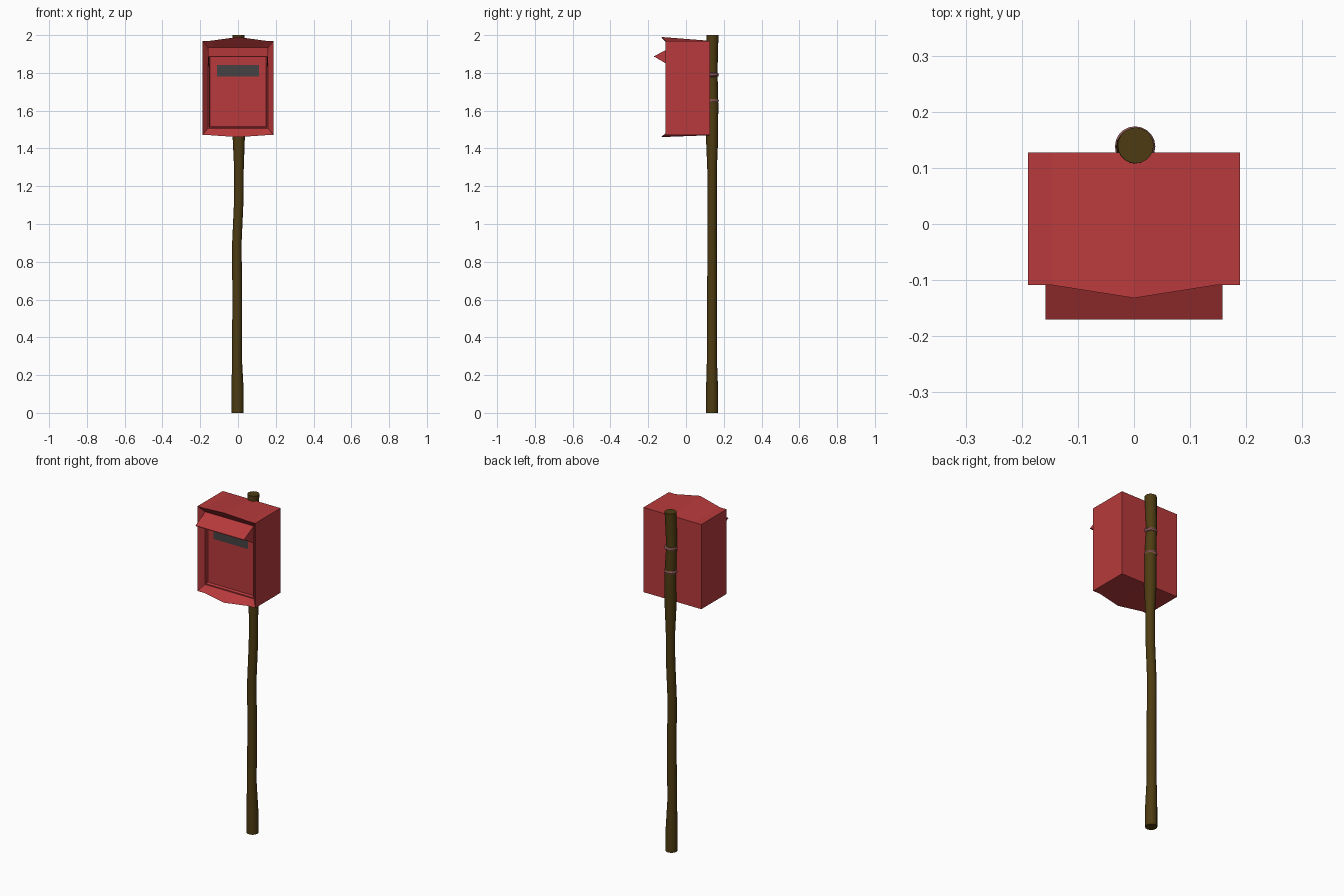
import bpy, bmesh, math

if "Cube" in bpy.data.objects:
    bpy.data.objects.remove(bpy.data.objects["Cube"])


def material(name, rgb):
    m = bpy.data.materials.new(name)
    m.diffuse_color = (*rgb, 1)
    m.use_nodes = True
    m.node_tree.nodes["Principled BSDF"].inputs["Base Color"].default_value = m.diffuse_color
    return m


RED = material("red_paint", (0.48, 0.042, 0.045))
WOOD = material("brown_wood", (0.075, 0.045, 0.006))
DARK = material("dark_grey", (0.06, 0.055, 0.055))
CLAMP = material("clamp_pink", (0.35, 0.13, 0.13))


def make(name, verts, faces, mat):
    me = bpy.data.meshes.new(name)
    me.from_pydata(verts, [], faces)
    bm = bmesh.new()
    bm.from_mesh(me)
    bmesh.ops.recalc_face_normals(bm, faces=bm.faces)
    bm.to_mesh(me)
    bm.free()
    me.materials.append(mat)
    ob = bpy.data.objects.new(name, me)
    bpy.context.collection.objects.link(ob)
    return ob


def loft(name, rings, mat):
    """Skin a list of equal-length rings and cap both ends."""
    n = len(rings[0])
    verts = [p for r in rings for p in r]
    faces = [(k * n + i, k * n + (i + 1) % n, (k + 1) * n + (i + 1) % n, (k + 1) * n + i)
             for k in range(len(rings) - 1) for i in range(n)]
    faces += [tuple(range(n)), tuple(range(len(verts) - n, len(verts)))]
    return make(name, verts, faces, mat)


def smooth(ob):
    bpy.ops.object.select_all(action='DESELECT')
    ob.select_set(True)
    bpy.context.view_layer.objects.active = ob
    bpy.ops.object.shade_smooth_by_angle(angle=math.radians(40))


def box_ring(w, y, lo, hi, peak_y=0, peak_lo=0, peak_hi=0):
    """Rectangle in xz whose top and bottom edges can bulge at the middle."""
    fracs = [-1, -0.77, 0, 0.77, 1]
    bulge = [0, 0, 1, 0, 0]
    top = [(f * w, y - b * peak_y, hi + b * peak_hi) for f, b in zip(fracs, bulge)]
    low = [(f * w, y - b * peak_y, lo - b * peak_lo) for f, b in zip(fracs, bulge)]
    return top + low[::-1]


# Case: back, peaked front lip, sloping rim, then the sunken door
loft("mailbox_case", [
    box_ring(0.189, 0.127, 1.47, 1.97),
    box_ring(0.189, -0.109, 1.47, 1.97, 0.023, 0.01, 0.02),
    box_ring(0.16, -0.08, 1.505, 1.935),
    box_ring(0.154, -0.08, 1.511, 1.929),
    box_ring(0.149, -0.066, 1.516, 1.924),
], RED)

# Letter slot
loft("letter_slot", [
    [(x, y, z) for x, z in ((-0.112, 1.782), (0.112, 1.782), (0.112, 1.843), (-0.112, 1.843))]
    for y in (-0.062, -0.068)], DARK)

# Rain hood over the slot: sloping flap with triangular cheeks
W = 0.158
loft("rain_hood", [
    [(x, -0.075, 1.937), (x, -0.17, 1.888), (x, -0.17, 1.884), (x, -0.075, 1.93)]
    for x in (-W, W)], RED)
for side, s in (("left", -1), ("right", 1)):
    loft("hood_cheek_" + side, [
        [(x, -0.072, 1.935), (x, -0.168, 1.886), (x, -0.072, 1.83)]
        for x in (s * W, s * (W - 0.004))], RED)

# Slightly crooked wooden pole: x, y, z, radius
stations = [
    (-0.002, 0.138, 0.0, 0.032), (-0.002, 0.138, 0.12, 0.032),
    (-0.006, 0.137, 0.3, 0.026), (-0.004, 0.138, 0.55, 0.026),
    (-0.006, 0.138, 0.9, 0.025), (0.004, 0.138, 1.12, 0.025),
    (0.005, 0.138, 1.28, 0.025), (0.004, 0.138, 1.45, 0.032),
    (0.005, 0.139, 1.63, 0.032), (-0.003, 0.138, 1.8, 0.029),
    (0.0, 0.138, 1.9, 0.031), (0.003, 0.14, 2.0, 0.032)]
SIDES = 20
angles = [2 * math.pi * i / SIDES for i in range(SIDES)]
smooth(loft("wooden_pole", [
    [(x + r * math.cos(a), y + r * math.sin(a), z) for a in angles]
    for x, y, z, r in stations], WOOD))

# Two clamps holding the case to the pole
for i, z in enumerate((1.79, 1.652)):
    bpy.ops.mesh.primitive_torus_add(
        location=(0.002, 0.138, z), major_radius=0.025, minor_radius=0.011,
        major_segments=20, minor_segments=8)
    clamp = bpy.context.object
    clamp.name = "pole_clamp_%d" % (i + 1)
    clamp.data.materials.append(CLAMP)
    smooth(clamp)
